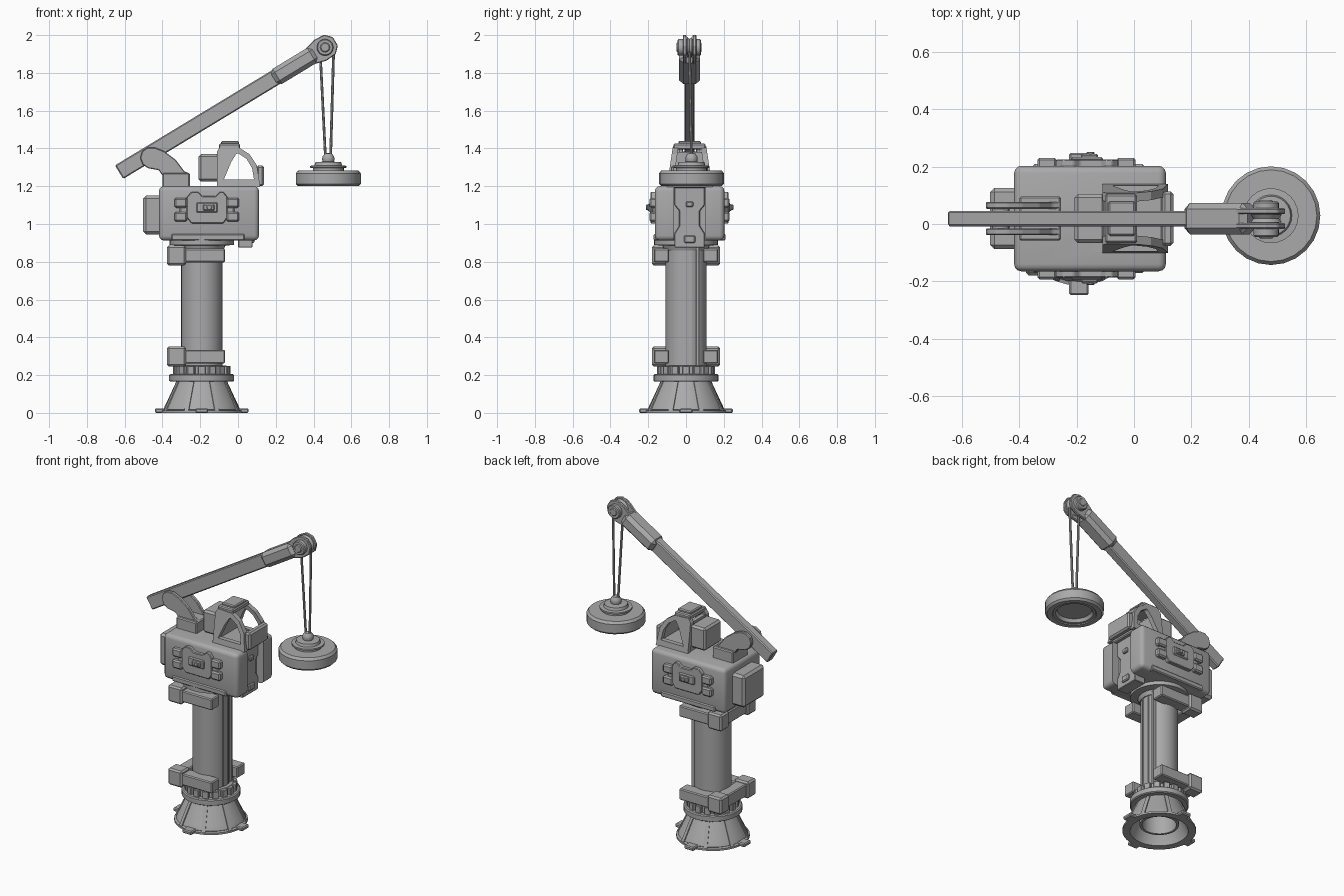
import bpy, bmesh, math
from mathutils import Matrix, Vector

if "Cube" in bpy.data.objects:
    bpy.data.objects.remove(bpy.data.objects["Cube"])

YC = 0.019           # mid plane of the rotating upper works
TX = -0.192          # tower axis
GREY = bpy.data.materials.new("dark_grey_metal")
GREY.diffuse_color = (0.4, 0.4, 0.4, 1)
GREY.use_nodes = True
GREY.node_tree.nodes["Principled BSDF"].inputs["Base Color"].default_value = GREY.diffuse_color


def finish(name, bm, bevel=0, segs=2, smooth=False, mat=None):
    bmesh.ops.remove_doubles(bm, verts=bm.verts, dist=1e-5)
    if bevel:
        bmesh.ops.bevel(bm, geom=bm.edges[:], offset=bevel, segments=segs,
                        profile=0.5, affect='EDGES', clamp_overlap=True)
    if mat:
        bm.transform(mat)
    bmesh.ops.recalc_face_normals(bm, faces=bm.faces)
    me = bpy.data.meshes.new(name)
    bm.to_mesh(me)
    bm.free()
    me.materials.append(GREY)
    ob = bpy.data.objects.new(name, me)
    bpy.context.collection.objects.link(ob)
    if smooth:
        bpy.ops.object.select_all(action='DESELECT')
        ob.select_set(True)
        bpy.context.view_layer.objects.active = ob
        bpy.ops.object.shade_smooth_by_angle(angle=math.radians(32))
    return ob


def box(name, x0, x1, y0, y1, z0, z1, bevel=0.006, segs=1, mat=None):
    bm = bmesh.new()
    bmesh.ops.create_cube(bm, size=1)
    for v in bm.verts:
        v.co = ((x0 + x1) / 2 + v.co.x * (x1 - x0), (y0 + y1) / 2 + v.co.y * (y1 - y0),
                (z0 + z1) / 2 + v.co.z * (z1 - z0))
    return finish(name, bm, bevel, segs, segs > 1, mat)


def prism(name, pts, a0, a1, axis='y', bevel=0, mat=None):
    bm = bmesh.new()
    put = (lambda p, a: (p[0], a, p[1])) if axis == 'y' else (lambda p, a: (a, p[0], p[1]))
    f = bm.faces.new([bm.verts.new(put(p, a0)) for p in pts])
    ext = bmesh.ops.extrude_face_region(bm, geom=[f])
    d = Vector((0, a1 - a0, 0)) if axis == 'y' else Vector((a1 - a0, 0, 0))
    bmesh.ops.translate(bm, verts=[v for v in ext['geom'] if isinstance(v, bmesh.types.BMVert)], vec=d)
    return finish(name, bm, bevel, 1, False, mat)


def lathe(name, prof, centre=(0, 0, 0), n=32, along_y=False, closed=False):
    bm = bmesh.new()
    rings = [[bm.verts.new((r * math.cos(2 * math.pi * i / n), r * math.sin(2 * math.pi * i / n), z))
              for i in range(n)] for r, z in prof]
    pairs = list(zip(rings, rings[1:])) + ([(rings[-1], rings[0])] if closed else [])
    for a, b in pairs:
        for i in range(n):
            j = (i + 1) % n
            bm.faces.new((a[i], a[j], b[j], b[i]))
    m = Matrix.Translation(centre)
    if along_y:
        m = m @ Matrix.Rotation(math.radians(-90), 4, 'X')
    return finish(name, bm, smooth=True, mat=m)


def drum(name, r, a0, a1, centre, n=24, along_y=False, c=0.005):
    return lathe(name, [(0, a0), (r - c, a0), (r, a0 + c), (r, a1 - c), (r - c, a1), (0, a1)],
                 centre, n, along_y)


def around(i, n, offset=0):
    return Matrix.Translation((TX, 0, 0)) @ Matrix.Rotation(math.radians(i * 360 / n + offset), 4, 'Z')


# Base: hollow stepped cone, collar and inner tube
cone = [(0.17, 0.0), (0.215, 0.0), (0.215, 0.012), (0.20, 0.016)]
for i in range(5):
    z = 0.016 + i * 0.03
    cone += [(0.203 - i * 0.014, z + 0.003), (0.191 - i * 0.014, z + 0.03)]
cone += [(0.165, 0.165), (0.172, 0.17), (0.172, 0.2), (0.165, 0.205), (0.1, 0.205), (0.1, 0.15), (0.12, 0.13)]
lathe("base_cone", cone, (TX, 0, 0), 32, closed=True)
lathe("base_inner_tube", [(0.1, 0.2), (0.1, 0.04), (0.115, 0.04), (0.115, 0.2)], (TX, 0, 0), 32, closed=True)
drum("base_neck", 0.135, 0.2, 0.25, (TX, 0, 0), 32)
for i in range(8):
    prism(f"base_rib_{i}", [(0.12, 0.165), (0.14, 0.165), (0.213, 0.01), (0.19, 0.01)], -0.012, 0.012,
          mat=around(i, 8, 22.5))
for i in range(4):
    box(f"base_foot_{i}", 0.185, 0.248, -0.034, 0.034, 0, 0.024, 0.006, mat=around(i, 4))
for i in range(16):
    box(f"neck_tooth_{i}", 0.125, 0.153, -0.019, 0.019, 0.2, 0.248, 0.003, mat=around(i, 16))

# Tower with vertical rails on the +x side
drum("tower_column", 0.109, 0.2, 0.9, (TX, 0, 0), 32)
for k, y in enumerate((-0.022, 0.022, 0.062)):
    box(f"tower_rail_{k}", -0.137, -0.081 - 0.1 * abs(y), y - 0.008, y + 0.008, 0.25, 0.88, 0.002)
lathe("turntable", [(0, 0.86), (0.115, 0.86), (0.125, 0.885), (0.17, 0.89), (0.17, 0.93), (0, 0.93)], (TX, 0, 0))

# U-shaped clamps around the tower, open to +x
for n, z in (("lower", 0.298), ("upper", 0.833)):
    box(f"{n}_clamp_bridge", -0.362, -0.287, -0.12, 0.12, z - 0.04, z + 0.04)
    for s, t in ((-1, "front"), (1, "back")):
        ya, yb = sorted((s * 0.095, s * 0.18))
        box(f"{n}_clamp_block_{t}", -0.376, -0.275, ya, yb, z - 0.053, z + 0.053, 0.01)
        ya, yb = sorted((s * 0.09, s * 0.17))
        box(f"{n}_clamp_arm_{t}", -0.29, -0.068, ya, yb, z - 0.036, z + 0.036, 0.006)

# Machine housing with a vertical channel in its +x end
body = box("housing", -0.418, 0.111, YC - 0.184, YC + 0.184, 0.913, 1.2, 0.025, 3)
cut = box("channel_cutter", 0.06, 0.3, YC - 0.083, YC + 0.083, 0.8, 1.3, 0)
cut.hide_render = True
mod = body.modifiers.new("channel", 'BOOLEAN')
mod.object = cut
mod.solver = 'EXACT'
bpy.context.view_layer.objects.active = body
bpy.ops.object.modifier_apply(modifier="channel")
bpy.data.objects.remove(cut)
half = [(0.08, 1.195), (0.08, 1.1), (0.055, 1.07), (0.055, 0.99), (0.08, 0.95), (0.08, 0.875)]
prism("channel_plate", [(YC + y, z) for y, z in half]
      + [(YC - y, z) for y, z in reversed(half)], 0.0, 0.077, 'x', 0.004)
box("channel_latch", 0.07, 0.09, YC - 0.02, YC + 0.02, 1.09, 1.12)
box("channel_lug", 0.07, 0.088, YC - 0.03, YC + 0.03, 0.9, 0.94)
box("rear_pack", -0.502, -0.40, YC - 0.107, YC + 0.107, 0.945, 1.15, 0.015)

# Side access panels, mirrored front and back
panel = [(-0.272, 1.143), (-0.246, 1.17), (-0.21, 1.17), (-0.188, 1.148), (-0.118, 1.148), (-0.097, 1.17),
         (-0.077, 1.17), (-0.056, 1.143), (-0.056, 1.035), (-0.077, 1.003), (-0.246, 1.003), (-0.272, 1.035)]
for s, t in ((-1, "front"), (1, "back")):
    def yy(a, b):
        return sorted((YC + s * a, YC + s * b))
    prism(f"{t}_panel", panel, *yy(0.17, 0.206), bevel=0.004)
    box(f"{t}_panel_backing", -0.31, -0.018, *yy(0.17, 0.196), 1.028, 1.122, 0.008)
    box(f"{t}_panel_handle", -0.22, -0.108, *yy(0.19, 0.214), 1.06, 1.115)
    box(f"{t}_panel_knob", -0.185, -0.125, *yy(0.2, 0.226), 1.07, 1.105)
    drum(f"{t}_knob_cap", 0.014, -0.006, 0.006, (-0.152, YC + s * 0.226, 1.088), 12, True, 0.003)
    for k, x in enumerate((-0.303, -0.028)):
        for j, z in enumerate((1.112, 1.038)):
            box(f"{t}_panel_clip_{k}{j}", x - 0.034, x + 0.034, *yy(0.17, 0.212), z - 0.026, z + 0.026, 0.008)
    box(f"{t}_sill", -0.352, 0.035, *yy(0.15, 0.19), 0.913, 0.948, 0.006)

# Boom bracket: pedestal and two curved cheek plates
box("bracket_pedestal", -0.40, -0.255, YC - 0.077, YC + 0.077, 1.19, 1.27)
cheek = [(-0.257, 1.2), (-0.257, 1.268), (-0.285, 1.28), (-0.33, 1.34), (-0.39, 1.385), (-0.44, 1.405),
         (-0.48, 1.405), (-0.508, 1.385), (-0.518, 1.35), (-0.505, 1.315), (-0.475, 1.295), (-0.42, 1.285),
         (-0.395, 1.25), (-0.395, 1.2)]
for s, t in ((-1, "front"), (1, "back")):
    ya, yb = sorted((YC + s * 0.034, YC + s * 0.058))
    prism(f"bracket_cheek_{t}", cheek, ya, yb, bevel=0.004)
drum("bracket_pin", 0.03, -0.05, 0.05, (-0.465, YC, 1.355), 20, True)

# Boom, built along local x and tilted about the head pin
HX, HZ = 0.461, 1.935
M = Matrix.Translation((HX, YC, HZ)) @ Matrix.Rotation(-math.radians(31.2), 4, 'Y')
box("boom_beam", -1.275, -0.2, -0.027, 0.027, -0.042, 0.042, 0.006, mat=M)
box("boom_sleeve", -0.318, -0.06, -0.055, 0.055, -0.047, 0.047, 0.022, mat=M)
for s, t in ((-1, "front"), (1, "back")):
    ya, yb = sorted((s * 0.016, s * 0.036))
    nose = [(-0.1, -0.045), (-0.03, -0.064), (0.03, -0.06), (0.063, -0.026),
            (0.063, 0.026), (0.03, 0.06), (-0.03, 0.064), (-0.1, 0.045)]
    prism(f"head_cheek_{t}", nose, ya, yb, bevel=0.004, mat=M)
drum("head_pin", 0.044, -0.064, 0.06, (HX, YC, HZ), 24, True)
drum("head_pin_core", 0.026, -0.07, 0.064, (HX, YC, HZ), 16, True)
lathe("head_pulley", [(0, -0.014), (0.055, -0.014), (0.045, 0), (0.055, 0.014), (0, 0.014)], (HX, YC, HZ), 24, True)

# Ropes and hanging round weight
WX, WY = 0.478, 0.029
for k, (xa, xb) in enumerate(((0.435, 0.463), (0.506, 0.49))):
    a, b = Vector((xa, YC, 1.91)), Vector((xb, WY, 1.35))
    bm = bmesh.new()
    bmesh.ops.create_cone(bm, cap_ends=True, segments=8, radius1=0.0075, radius2=0.0075, depth=(b - a).length)
    finish(f"rope_{k}", bm, smooth=True, mat=Matrix.Translation((a + b) / 2)
           @ (b - a).to_track_quat('Z', 'Y').to_matrix().to_4x4())
weight = [(0, 1.225), (0.1, 1.225), (0.11, 1.205), (0.125, 1.205), (0.13, 1.2), (0.16, 1.2), (0.172, 1.212),
          (0.172, 1.268), (0.16, 1.283), (0.082, 1.283), (0.082, 1.296), (0.096, 1.298), (0.096, 1.308),
          (0.073, 1.31), (0.068, 1.327), (0.03, 1.33), (0.033, 1.343), (0.031, 1.357), (0.02, 1.372), (0, 1.377)]
lathe("hanging_weight", weight, (WX, WY, 0), 24)

# Operator cage: two leaning window frames, back panel and bars
outer = [(-0.11, 1.195), (-0.11, 1.385), (-0.095, 1.41), (0.005, 1.405), (0.06, 1.37), (0.1, 1.31), (0.118, 1.195)]
inner = [(-0.075, 1.235), (-0.035, 1.33), (-0.01, 1.37), (0.0, 1.375), (0.045, 1.345), (0.075, 1.295), (0.085, 1.235)]
for s, t in ((-1, "front"), (1, "back")):
    bm = bmesh.new()
    loops = [[bm.verts.new((x, YC + s * (w - 0.15 * (z - 1.2)), z)) for x, z in pts]
             for pts, w in ((outer, 0.12), (inner, 0.12), (inner, 0.09), (outer, 0.09))]
    for q in range(4):
        a, b = loops[q], loops[(q + 1) % 4]
        for i in range(7):
            j = (i + 1) % 7
            bm.faces.new((a[i], a[j], b[j], b[i]))
    finish(f"cage_side_{t}", bm)
wall = [(0.105, 1.195), (0.08, 1.38), (-0.08, 1.38), (-0.105, 1.195)]
prism("cage_back", [(YC + y, z) for y, z in wall], -0.105, -0.08, 'x')
box("cage_roof_bar", -0.1, 0.01, YC - 0.085, YC + 0.085, 1.395, 1.425)
box("cage_roof_cap", -0.09, 0.005, YC - 0.06, YC + 0.06, 1.42, 1.44)
box("cage_front_bumper", 0.098, 0.138, YC - 0.095, YC + 0.095, 1.2, 1.31, 0.01)
box("cage_floor", -0.1, 0.1, YC - 0.1, YC + 0.1, 1.19, 1.225)
box("seat_back_pack", -0.208, -0.1, YC - 0.085, YC + 0.085, 1.225, 1.37, 0.012)
